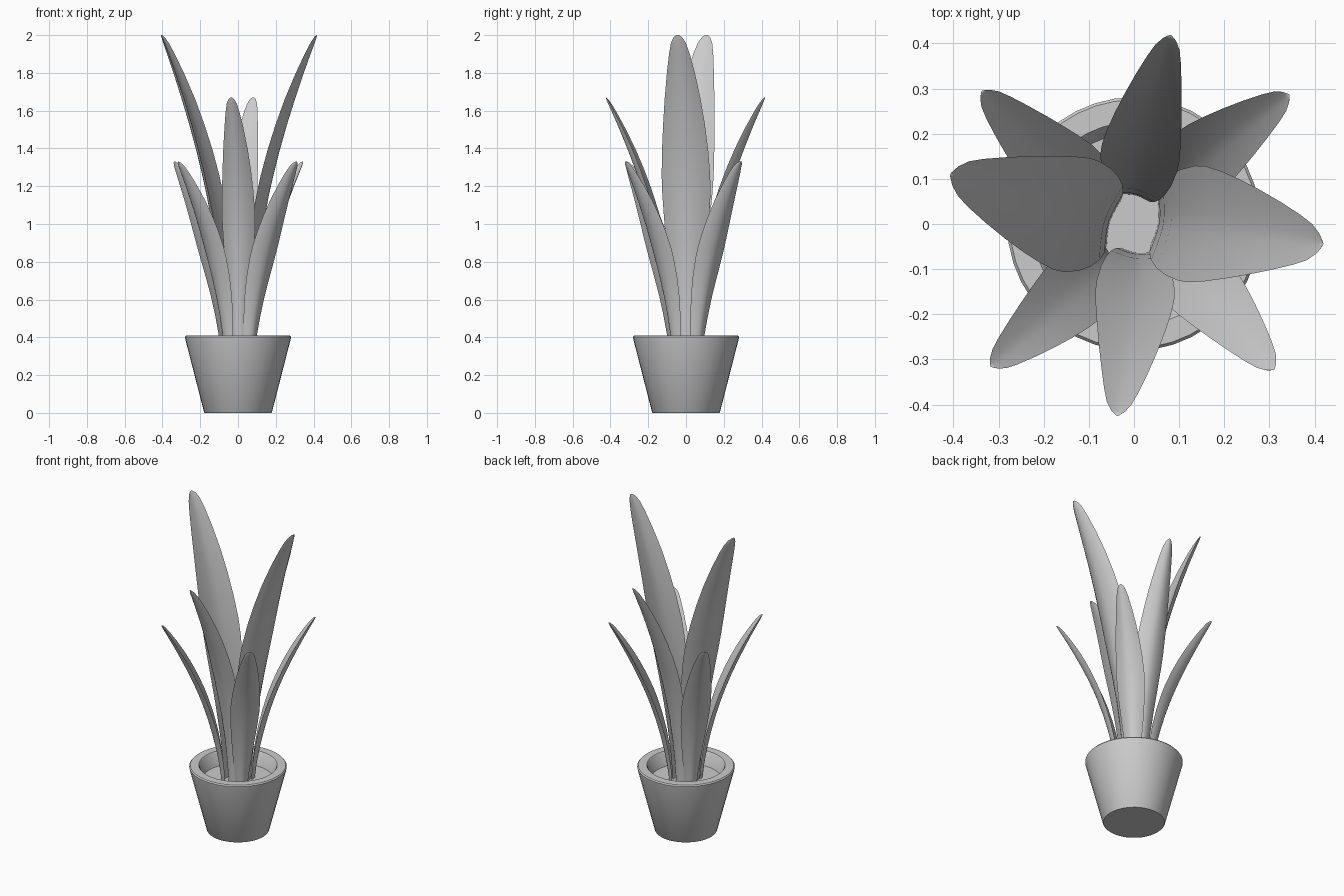
import bpy, bmesh, math

if "Cube" in bpy.data.objects:
    bpy.data.objects.remove(bpy.data.objects["Cube"])


def make_object(name, bm, angle=40):
    bmesh.ops.recalc_face_normals(bm, faces=bm.faces)
    mesh = bpy.data.meshes.new(name)
    bm.to_mesh(mesh)
    bm.free()
    ob = bpy.data.objects.new(name, mesh)
    bpy.context.collection.objects.link(ob)
    bpy.ops.object.select_all(action='DESELECT')
    bpy.context.view_layer.objects.active = ob
    ob.select_set(True)
    bpy.ops.object.shade_smooth_by_angle(angle=math.radians(angle))
    return ob


def loft(bm, rings):
    """Skin a list of closed rings of points and cap both ends."""
    loops = [[bm.verts.new(p) for p in ring] for ring in rings]
    n = len(loops[0])
    for a, b in zip(loops, loops[1:]):
        for i in range(n):
            j = (i + 1) % n
            bm.faces.new((a[i], a[j], b[j], b[i]))
    bm.faces.new(loops[0])
    bm.faces.new(loops[-1])


def circle(r, z, n=40):
    return [(r * math.cos(2 * math.pi * i / n), r * math.sin(2 * math.pi * i / n), z)
            for i in range(n)]


# Pot: tapered outside, softened rim, hollow inside
pot = bmesh.new()
loft(pot, [circle(r, z) for r, z in [
    (0.176, 0), (0.18, 0.005), (0.279, 0.39), (0.281, 0.403), (0.275, 0.41),
    (0.226, 0.41), (0.22, 0.403), (0.195, 0.30)]])
make_object("pot", pot)

# Soil
soil = bmesh.new()
loft(soil, [circle(0.19, 0.30), circle(0.203, 0.325)])
make_object("soil", soil)

# Leaf outline: (position along leaf, share of the full half width)
OUTLINE = [(0, .40), (.1, .52), (.2, .66), (.3, .79), (.4, .91), (.5, .99), (.56, 1),
           (.64, .95), (.72, .86), (.8, .74), (.88, .58), (.94, .43), (.975, .31),
           (.993, .18), (1, .06)]
ACROSS = 5  # steps on each side of the midrib
BASE_Z = 0.31
CAMBER = 0.18


def leaf(name, angle, top, half_width, r0, slope, bend, sway=0.07, twist=-12):
    bm = bmesh.new()
    ca, sa = math.cos(math.radians(angle)), math.sin(math.radians(angle))
    tw = math.radians(twist)
    us = [i / ACROSS for i in range(-ACROSS, ACROSS + 1)]
    rings = []
    for t, w in OUTLINE:
        hw = half_width * w
        mid_r = r0 + slope * t + bend * t * t
        mid_s = -sway * t ** 2.8
        z = BASE_Z + (top - BASE_Z) * t
        thick = 0.024 * min(1, w * 1.3)
        # channelled inner face, then fuller outer face
        section = [(u * hw, -CAMBER * hw * abs(u) ** 1.5) for u in us]
        section += [(u * hw, -CAMBER * hw * abs(u) ** 1.5 + thick * (1 - u * u))
                    for u in reversed(us[1:-1])]
        ring = []
        for s, d in section:
            r = mid_r - thick / 2 + d * math.cos(tw) - s * math.sin(tw)
            side = mid_s + s * math.cos(tw) + d * math.sin(tw)
            ring.append((r * ca - side * sa, r * sa + side * ca, z))
        rings.append(ring)
    loft(bm, rings)
    make_object(name, bm, 60)


# Three tiers of leaves, shorter and leaning further towards the outside
for i, a in enumerate((3.5, 174.5)):
    leaf(f"tall_leaf_{i + 1}", a, 2.0, 0.13, 0.06, 0.01, 0.345)
for i, a in enumerate((88.5, 274.5)):
    leaf(f"middle_leaf_{i + 1}", a, 1.67, 0.088, 0.07, 0.02, 0.33)
for i, a in enumerate((45, 144, 230, 319)):
    leaf(f"short_leaf_{i + 1}", a, 1.33, 0.084, 0.09, 0.08, 0.275, sway=0.04)
